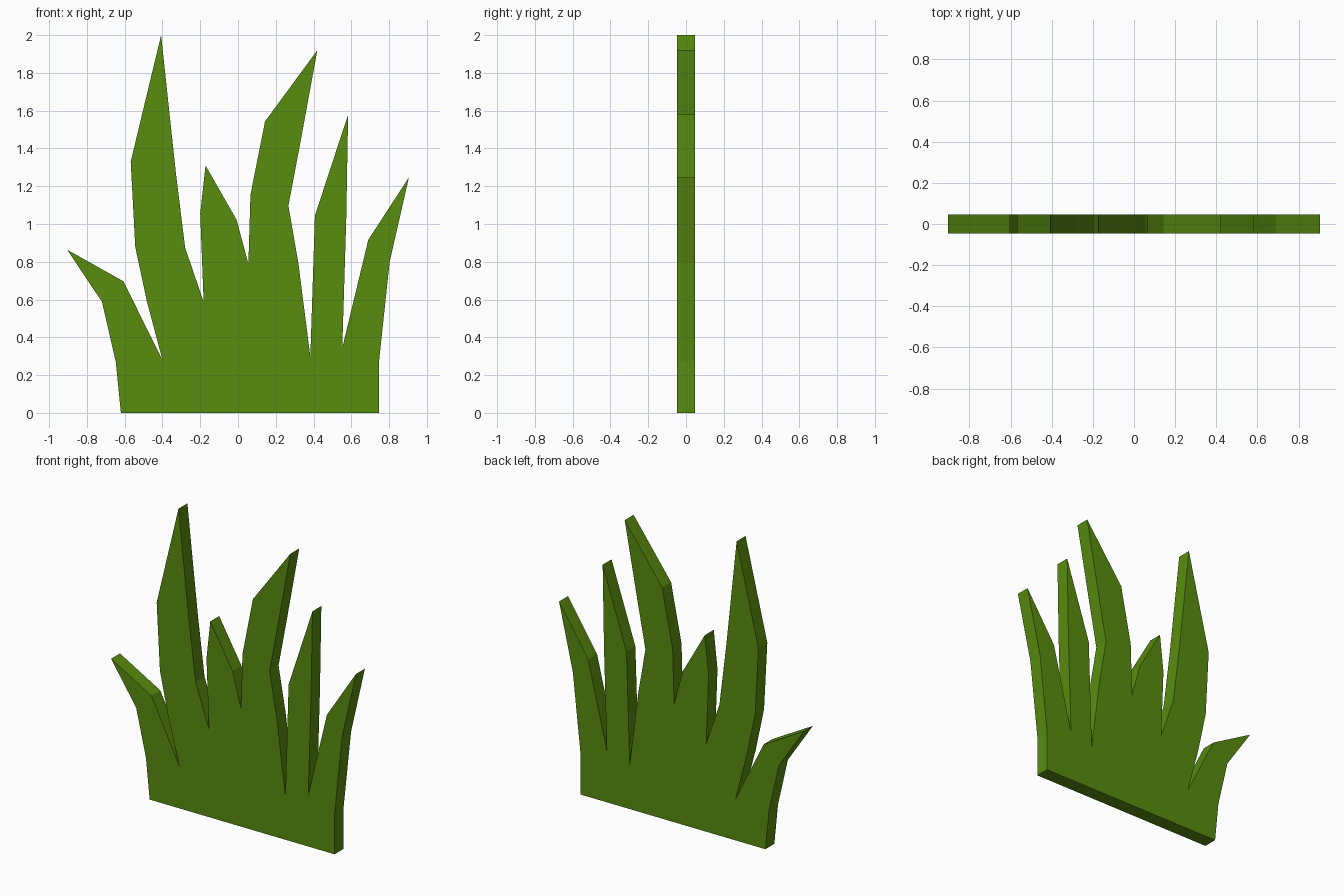
import bpy, bmesh

if "Cube" in bpy.data.objects:
    bpy.data.objects.remove(bpy.data.objects["Cube"])

HALF = 0.047  # half thickness of the slab

# Outline of the grass tuft (x, z), from lower left clockwise
outline = [
    (-0.62, 0), (-0.647, 0.27), (-0.72, 0.588), (-0.905, 0.864), (-0.607, 0.697),   # left blade
    (-0.40, 0.28), (-0.483, 0.593), (-0.544, 0.88), (-0.568, 1.33), (-0.407, 2.0),  # tallest blade
    (-0.33, 1.28), (-0.28, 0.875),
    (-0.182, 0.588), (-0.20, 1.055), (-0.172, 1.31), (-0.008, 1.023),               # short blade
    (0.055, 0.79), (0.066, 1.155), (0.143, 1.543), (0.42, 1.92), (0.33, 1.43),      # bent blade
    (0.267, 1.097), (0.32, 0.79),
    (0.383, 0.297), (0.407, 1.044), (0.583, 1.579), (0.573, 1.023),                 # narrow blade
    (0.552, 0.344), (0.69, 0.917), (0.905, 1.247), (0.803, 0.80), (0.747, 0.276),   # right blade
    (0.747, 0),
]

green = bpy.data.materials.new("grass green")
green.diffuse_color = (0.098, 0.262, 0.0044, 1)
green.use_nodes = True
green.node_tree.nodes["Principled BSDF"].inputs["Base Color"].default_value = green.diffuse_color

# Extrude the outline into a flat slab
bm = bmesh.new()
face = bm.faces.new([bm.verts.new((x, -HALF, z)) for x, z in outline])
ext = bmesh.ops.extrude_face_region(bm, geom=[face], use_keep_orig=True)
bmesh.ops.translate(bm, vec=(0, 2 * HALF, 0),
                    verts=[v for v in ext["geom"] if isinstance(v, bmesh.types.BMVert)])
bmesh.ops.recalc_face_normals(bm, faces=bm.faces)
bmesh.ops.triangulate(bm, faces=[f for f in bm.faces if len(f.verts) > 4])

mesh = bpy.data.meshes.new("grass_tuft")
bm.to_mesh(mesh)
bm.free()
mesh.materials.append(green)
bpy.context.collection.objects.link(bpy.data.objects.new("grass_tuft", mesh))
